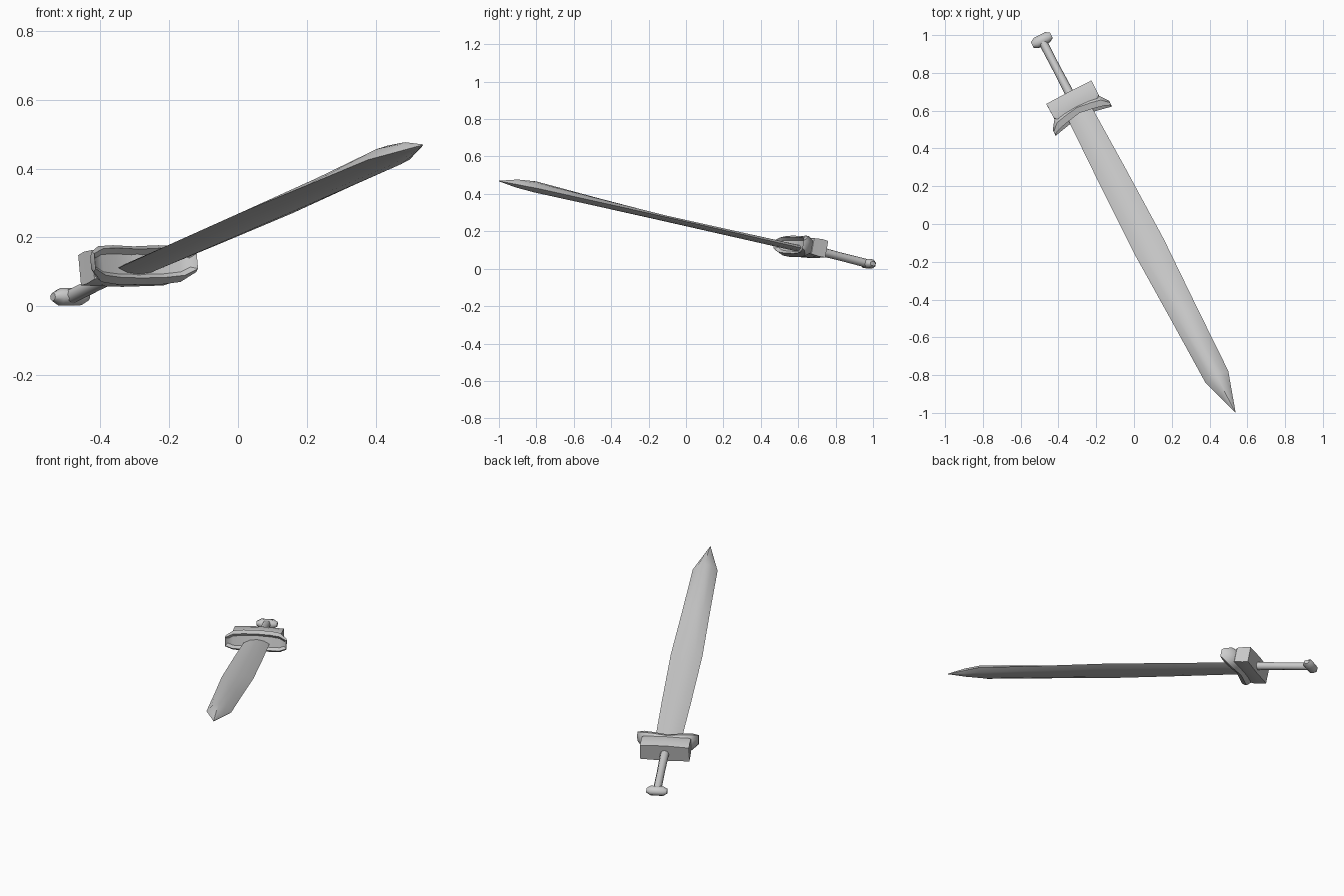
import bpy, bmesh, math
from mathutils import Vector

if "Cube" in bpy.data.objects:
    bpy.data.objects.remove(bpy.data.objects["Cube"])

# Sword frame: ACROSS (blade width), ALONG (toward the tip), UP (blade thickness)
ORIGIN = Vector((0.018, 0, 0.243))
ALONG = Vector((0.52, -1, 0.226)).normalized()
ACROSS = Vector((1, 0.52, 0)).normalized()
UP = ALONG.cross(ACROSS)
if UP.z < 0:
    UP = -UP

steel = bpy.data.materials.new("grey_steel")
steel.diffuse_color = (0.6, 0.6, 0.6, 1)
steel.use_nodes = True
steel.node_tree.nodes["Principled BSDF"].inputs["Base Color"].default_value = steel.diffuse_color


def place(w, s, h):
    return ORIGIN + ACROSS * w + ALONG * s + UP * h


def loft(name, rings, angle=35, inset=None):
    """Skin a list of equal rings of (w, s, h) points and cap both ends."""
    bm = bmesh.new()
    rows = [[bm.verts.new(place(*p)) for p in ring] for ring in rings]
    n = len(rows[0])
    sides = []
    for a, b in zip(rows, rows[1:]):
        for i in range(n):
            j = (i + 1) % n
            sides.append((i, bm.faces.new((a[i], a[j], b[j], b[i]))))
    bm.faces.new(rows[0])
    bm.faces.new(rows[-1][::-1])
    bmesh.ops.recalc_face_normals(bm, faces=bm.faces[:])
    if inset:
        strip = [f for i, f in sides if i in inset]
        bmesh.ops.inset_region(bm, faces=strip, thickness=0.014, depth=0, use_even_offset=True)
        bmesh.ops.translate(bm, verts=list({v for f in strip for v in f.verts}),
                            vec=-ALONG * 0.018)
    bmesh.ops.remove_doubles(bm, verts=bm.verts[:], dist=0.0002)
    mesh = bpy.data.meshes.new(name)
    bm.to_mesh(mesh)
    bm.free()
    mesh.materials.append(steel)
    obj = bpy.data.objects.new(name, mesh)
    bpy.context.collection.objects.link(obj)
    bpy.ops.object.select_all(action='DESELECT')
    bpy.context.view_layer.objects.active = obj
    obj.select_set(True)
    bpy.ops.object.shade_smooth_by_angle(angle=math.radians(angle))
    return obj


# Blade: lens sections given as (position, half width, top, bottom)
def lens(s, w, t, b):
    return [(-w, s, 0), (-w * 0.55, s, t * 0.75), (0, s, t), (w * 0.55, s, t * 0.75),
            (w, s, 0), (w * 0.55, s, -b * 0.75), (0, s, -b), (-w * 0.55, s, -b * 0.75)]


loft("blade", [lens(*r) for r in (
    (-0.72, 0.070, 0.020, 0.016), (-0.30, 0.080, 0.018, 0.015), (0.14, 0.087, 0.016, 0.014),
    (0.55, 0.076, 0.028, 0.016), (0.93, 0.068, 0.042, 0.018),
    (1.04, 0.034, 0.030, 0.014), (1.148, 0.001, 0.002, 0.002))])


# Grip: slim round bar
def circle(s, r, h):
    return [(r * math.cos(i * math.pi / 4), s, h + r * math.sin(i * math.pi / 4)) for i in range(8)]


loft("grip", [circle(-1.11, 0.023, 0.004), circle(-0.95, 0.022, 0.008),
              circle(-0.74, 0.025, 0.014)], 60)


# Pommel: short crossbar with tapered ends, sections across the width
def bar(w, ds, dh, s, h):
    return [(w, s + ds * math.cos(a), h + dh * math.sin(a))
            for a in (math.pi / 8 + i * math.pi / 4 for i in range(8))]


loft("pommel", [bar(w, ds, dh, -1.118, 0.004) for w, ds, dh in (
    (-0.057, 0.017, 0.012), (-0.034, 0.031, 0.026), (0.034, 0.031, 0.026), (0.057, 0.017, 0.012))], 50)


# Guard block: flared box behind the wings, waisted where they join
def box(s, w, lo, hi):
    return [(-w, s, lo), (0, s, lo - 0.004), (w, s, lo), (w, s, hi), (0, s, hi + 0.006), (-w, s, hi)]


loft("guard_block", [box(-0.79, 0.135, -0.028, 0.062), box(-0.755, 0.134, -0.030, 0.065),
                     box(-0.705, 0.134, -0.026, 0.060), box(-0.68, 0.110, -0.020, 0.052)])


# Guard wings: crescent swept forward at both ends, with a hollowed front
def wing(w, back, front, half, h=0.012):
    m = (back + front) / 2
    return [(w, front, h - half * 0.75), (w, front, h + half * 0.75), (w, m, h + half),
            (w, back, h + half * 0.6), (w, back, h - half * 0.6), (w, m, h - half)]


half_span = ((0.168, -0.655, -0.628, 0.030), (0.130, -0.705, -0.640, 0.053),
             (0.075, -0.715, -0.652, 0.058))
stations = [wing(-w, *r) for w, *r in half_span] + [wing(0, -0.725, -0.665, 0.057)]
stations += [wing(w, *r) for w, *r in reversed(half_span)]
loft("guard_wings", stations, 45, inset={0})
